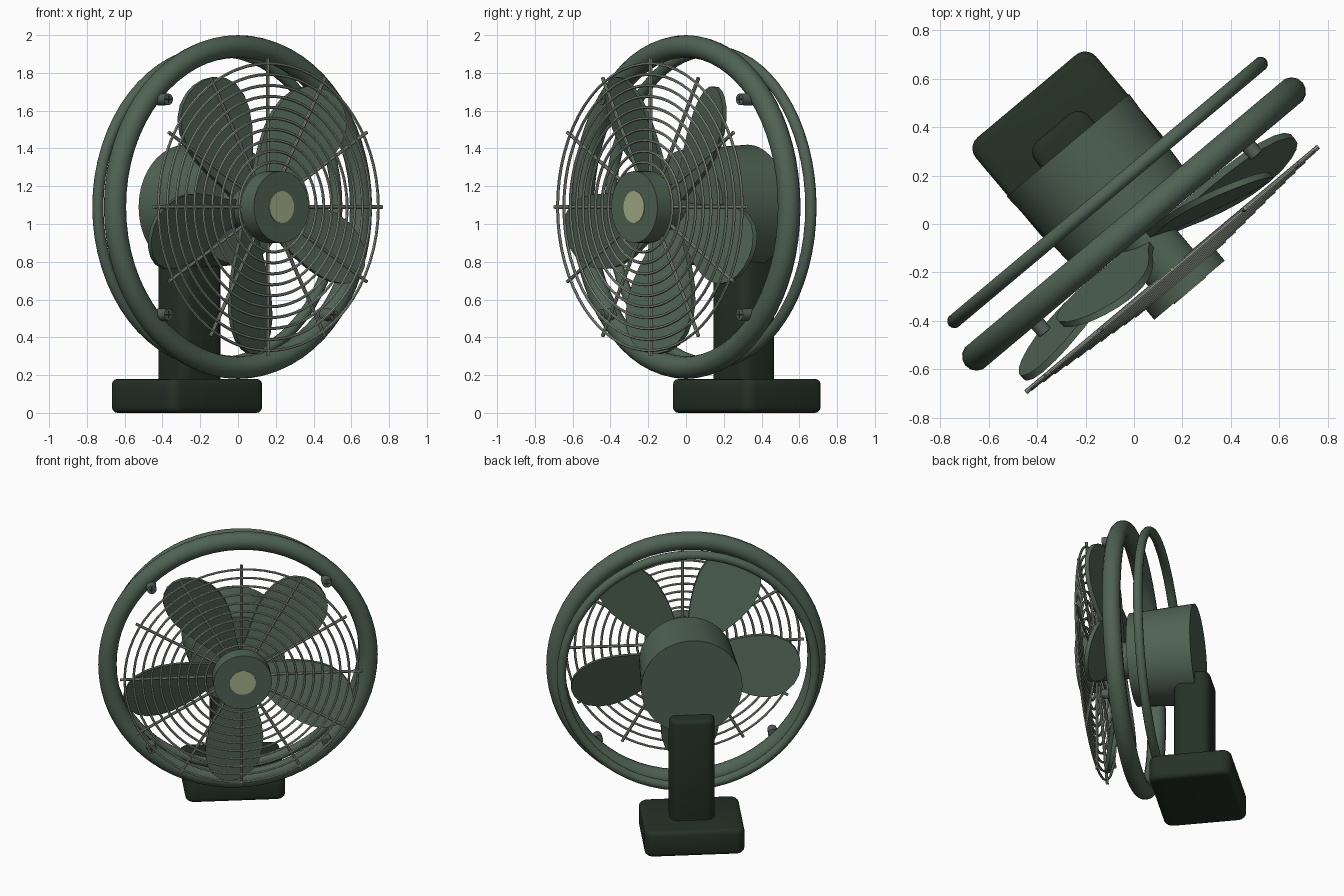
import bpy, bmesh, math
from mathutils import Matrix, Vector

if "Cube" in bpy.data.objects:
    bpy.data.objects.remove(bpy.data.objects["Cube"])

# Local frame: x = across the fan, -y = fan front, origin at the guard centre
TURN = Matrix.Rotation(math.radians(40), 4, 'Z')
FAN = TURN @ Matrix.Translation((0, 0, 1.09))
FACE = Matrix.Rotation(math.radians(90), 4, 'X')     # local z -> -y (forward)


def material(name, rgb):
    m = bpy.data.materials.new(name)
    m.diffuse_color = (*rgb, 1)
    m.use_nodes = True
    m.node_tree.nodes["Principled BSDF"].inputs["Base Color"].default_value = m.diffuse_color
    return m


GREEN = material("sage green", (0.08, 0.125, 0.09))
DARK = material("dark green", (0.018, 0.03, 0.019))
WIRE = material("wire grey", (0.27, 0.30, 0.25))
BADGE = material("pale olive", (0.38, 0.43, 0.25))
SCREW = material("screw grey", (0.09, 0.12, 0.10))
SLOT = material("slot black", (0.015, 0.02, 0.016))


def finish(name, bm, mat, matrix=FAN, smooth=True):
    bmesh.ops.recalc_face_normals(bm, faces=bm.faces)
    me = bpy.data.meshes.new(name)
    bm.to_mesh(me)
    bm.free()
    ob = bpy.data.objects.new(name, me)
    bpy.context.collection.objects.link(ob)
    me.materials.append(mat)
    ob.matrix_world = matrix
    if smooth:
        bpy.ops.object.select_all(action='DESELECT')
        ob.select_set(True)
        bpy.context.view_layer.objects.active = ob
        bpy.ops.object.shade_smooth_by_angle(angle=math.radians(35))
    return ob


def add_torus(bm, major, minor, fwd, n=64, k=14):
    rows = []
    for i in range(n):
        a = 2 * math.pi * i / n
        row = []
        for j in range(k):
            b = 2 * math.pi * j / k
            r = major + minor * math.cos(b)
            row.append(bm.verts.new((r * math.cos(a), -fwd - minor * math.sin(b), r * math.sin(a))))
        rows.append(row)
    for i in range(n):
        p, q = rows[i], rows[(i + 1) % n]
        for j in range(k):
            bm.faces.new((p[j], q[j], q[(j + 1) % k], p[(j + 1) % k]))


def add_cyl(bm, back, front, r_back, r_front, x=0, z=0, n=48):
    bmesh.ops.create_cone(bm, cap_ends=True, segments=n, radius1=r_back, radius2=r_front, depth=front - back,
                          matrix=Matrix.Translation((x, -(back + front) / 2, z)) @ FACE)


def torus(name, major, minor, fwd):
    bm = bmesh.new()
    add_torus(bm, major, minor, fwd)
    finish(name, bm, GREEN)


def cyl(name, mat, *args, **kw):
    bm = bmesh.new()
    add_cyl(bm, *args, **kw)
    finish(name, bm, mat)


def rounded_box(name, size, centre, r):
    bm = bmesh.new()
    bmesh.ops.create_cube(bm, size=1, matrix=Matrix.Translation(centre) @ Matrix.Diagonal((*size, 1)))
    bmesh.ops.bevel(bm, geom=[e for e in bm.edges if abs(e.verts[0].co.z - e.verts[1].co.z) > 0.01],
                    offset=r, segments=5, profile=0.5, affect='EDGES')
    caps = [e for e in bm.edges if abs(e.verts[0].co.z - e.verts[1].co.z) < 1e-4]
    bmesh.ops.bevel(bm, geom=caps, offset=0.03, segments=3, profile=0.5, affect='EDGES')
    finish(name, bm, DARK, TURN)


# Stand
rounded_box("base", (0.65, 0.54, 0.18), (0, 0.42, 0.09), 0.06)
rounded_box("post", (0.29, 0.24, 0.77), (0, 0.40, 0.505), 0.06)

# Guard rings, motor and hub
torus("main_ring", 0.85, 0.06, 0)
torus("back_ring", 0.826, 0.03, -0.17)
cyl("motor", GREEN, -0.425, 0.0, 0.33, 0.305, n=64)
cyl("shaft", GREEN, -0.02, 0.26, 0.12, 0.12)
cyl("hub_cap", GREEN, 0.25, 0.357, 0.19, 0.19)
cyl("hub_badge", BADGE, 0.355, 0.361, 0.085, 0.085, n=24)

# Five pitched paddle blades
OUTLINE = [(.08, .06), (.2, .10), (.3, .145), (.4, .18), (.5, .2), (.58, .2),
           (.66, .18), (.72, .14), (.76, .085), (.778, .03)]
for i in range(5):
    a = math.radians(266 + 72 * i)
    out = Vector((math.cos(a), 0, math.sin(a)))
    cw = Vector((math.sin(a), 0, -math.cos(a)))
    bm = bmesh.new()
    loops = []
    for h in (-0.014, 0.014):
        pts = [(r, s * w) for s, seq in ((1, OUTLINE), (-1, OUTLINE[::-1])) for r, w in seq]
        loops.append([bm.verts.new(out * r + cw * (w * 0.96) +
                      Vector((0, -(0.08 + 0.12 * r + 0.3 * w + h), 0))) for r, w in pts])
    bm.faces.new(loops[0])
    bm.faces.new(loops[1][::-1])
    n = len(loops[0])
    for j in range(n):
        k = (j + 1) % n
        bm.faces.new((loops[0][j], loops[0][k], loops[1][k], loops[1][j]))
    finish(f"blade_{i + 1}", bm, GREEN)

# Front grille: concentric wires stepping forward, on straight spokes
bm = bmesh.new()
for i in range(10):
    add_torus(bm, 0.76 - 0.058 * i, 0.008, 0.25 + 0.005 * i, n=64, k=6)
finish("grille_wires", bm, WIRE)
bm = bmesh.new()
for i in range(12):
    spin = Matrix.Rotation(math.radians(30 * i), 4, 'Y')
    bmesh.ops.create_cone(bm, cap_ends=True, segments=8, radius1=0.01, radius2=0.01, depth=0.64,
                          matrix=spin @ Matrix.Translation((0, -0.245, 0.47)))
finish("grille_spokes", bm, WIRE)

# Four cross-head screws on the main ring
for i, (sx, sz) in enumerate([(-1, 1), (1, 1), (1, -1), (-1, -1)]):
    x, z = 0.57 * sx, 0.57 * sz
    cyl(f"screw_{i + 1}", SCREW, 0.03, 0.108, 0.034, 0.03, x=x, z=z, n=20)
    bm = bmesh.new()
    for size in ((0.04, 0.006, 0.009), (0.009, 0.006, 0.04)):
        bmesh.ops.create_cube(bm, size=1, matrix=Matrix.Translation((x, -0.107, z)) @ Matrix.Diagonal((*size, 1)))
    finish(f"screw_slot_{i + 1}", bm, SLOT, smooth=False)
